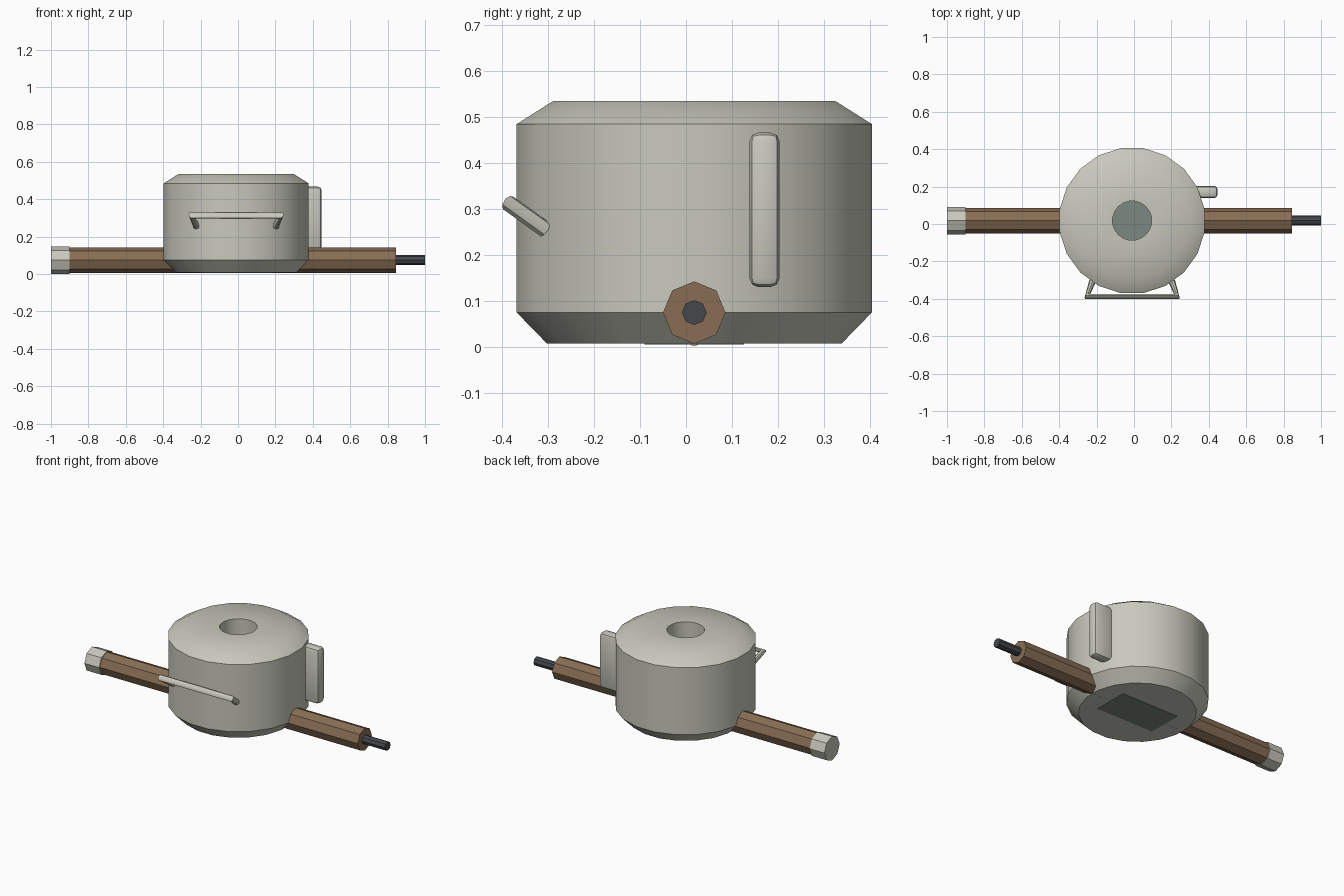
import bpy, bmesh, math
from mathutils import Matrix, Vector

cube = bpy.data.objects.get("Cube")
if cube:
    bpy.data.objects.remove(cube, do_unlink=True)

CX, CY, ROD_Z = -0.01, 0.018, 0.0745


def material(name, rgb):
    m = bpy.data.materials.new(name)
    m.use_nodes = True
    m.diffuse_color = (*rgb, 1)
    m.node_tree.nodes["Principled BSDF"].inputs["Base Color"].default_value = (*rgb, 1)
    return m


PALE = material("pale grey", (0.58, 0.58, 0.51))
BROWN = material("brown", (0.25, 0.155, 0.09))
DARK = material("dark grey", (0.06, 0.066, 0.072))
TEAL = material("grey green", (0.20, 0.25, 0.22))


def finish(name, bm, mat, smooth=None):
    bmesh.ops.recalc_face_normals(bm, faces=bm.faces)
    mesh = bpy.data.meshes.new(name)
    bm.to_mesh(mesh)
    bm.free()
    mesh.materials.append(mat)
    ob = bpy.data.objects.new(name, mesh)
    bpy.context.collection.objects.link(ob)
    if smooth:
        bpy.ops.object.select_all(action='DESELECT')
        ob.select_set(True)
        bpy.context.view_layer.objects.active = ob
        bpy.ops.object.shade_smooth_by_angle(angle=math.radians(smooth))
    return ob


def lathe(name, profile, sides, mat):
    bm = bmesh.new()
    rings = []
    for r, z in profile:
        ring = []
        for i in range(sides):
            a = math.tau * (i + 0.5) / sides
            ring.append(bm.verts.new((CX + r * math.cos(a), CY + r * math.sin(a), z)))
        rings.append(ring)
    for low, high in zip(rings, rings[1:]):
        for i in range(sides):
            j = (i + 1) % sides
            bm.faces.new((low[i], low[j], high[j], high[i]))
    bm.faces.new(rings[0])
    bm.faces.new(rings[-1])
    return finish(name, bm, mat, 40)


def rod(name, x0, x1, radius, mat):
    # Eight-sided bar along x with corners at top, bottom and sides
    bm = bmesh.new()
    place = Matrix.Translation(((x0 + x1) / 2, CY, ROD_Z)) @ Matrix.Rotation(math.pi / 2, 4, 'Y')
    bmesh.ops.create_cone(bm, cap_ends=True, segments=8, radius1=radius, radius2=radius,
                          depth=x1 - x0, matrix=place)
    top = max(v.co.z for v in bm.verts)
    if top < ROD_Z + radius * 0.99:
        bmesh.ops.rotate(bm, verts=bm.verts, cent=(0, CY, ROD_Z),
                         matrix=Matrix.Rotation(math.pi / 8, 3, 'X'))
    return finish(name, bm, mat)


def box(name, low, high, mat, bevel=0):
    low, high = Vector(low), Vector(high)
    bm = bmesh.new()
    bmesh.ops.create_cube(bm, size=1, matrix=Matrix.Translation((low + high) / 2)
                          @ Matrix.Diagonal((*(high - low), 1)))
    if bevel:
        bmesh.ops.bevel(bm, geom=bm.edges[:], offset=bevel, segments=2,
                        profile=0.5, affect='EDGES')
    return finish(name, bm, mat, 40 if bevel else None)


# Drum with chamfered rims and a round well in the lid
lathe("drum_body", [(0.325, 0.007), (0.392, 0.075), (0.392, 0.485),
                    (0.312, 0.535), (0.105, 0.535), (0.105, 0.25)], 20, PALE)

# Block inside the drum, seen in the well and flush with the base
box("inner_block", (CX - 0.195, CY - 0.108, 0.005), (CX + 0.195, CY + 0.108, 0.3), TEAL)

# Long bar through the drum with its end cap and tip
rod("long_bar", -0.9, 0.845, 0.068, BROWN)
rod("end_cap", -1.0, -0.9, 0.0735, PALE)
rod("bar_tip", 0.8, 1.0, 0.027, DARK)

# Rounded rib on the side of the drum
box("side_rib", (0.3, 0.138, 0.13), (0.447, 0.204, 0.467), PALE, 0.02)

# Tilted grab handle on the front
curve = bpy.data.curves.new("front_handle", 'CURVE')
curve.dimensions = '3D'
curve.bevel_depth = 0.018
curve.bevel_resolution = 2
curve.use_fill_caps = True
points = [(-0.212, -0.306, 0.255), (-0.24, -0.387, 0.313)]
points += [(-x, y, z) for x, y, z in reversed(points)]
spline = curve.splines.new('POLY')
spline.points.add(len(points) - 1)
for p, (x, y, z) in zip(spline.points, points):
    p.co = (x + CX, y, z, 1)
curve.materials.append(PALE)
handle = bpy.data.objects.new("front_handle", curve)
bpy.context.collection.objects.link(handle)
bpy.ops.object.select_all(action='DESELECT')
handle.select_set(True)
bpy.context.view_layer.objects.active = handle
bpy.ops.object.convert(target='MESH')
bpy.ops.object.shade_smooth_by_angle(angle=math.radians(40))
